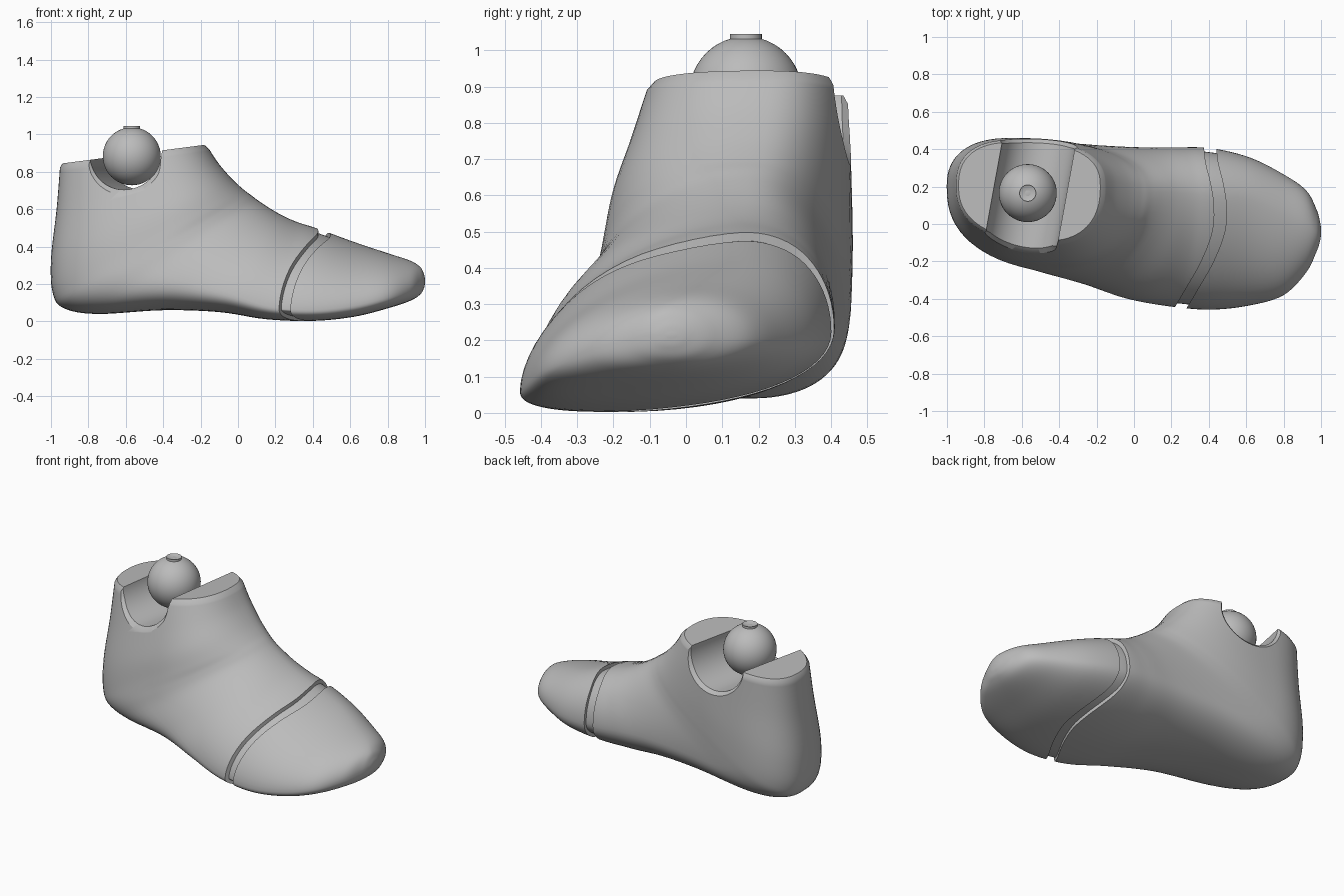
import bpy, bmesh, math
from mathutils import Vector

old = bpy.data.objects.get("Cube")
if old:
    bpy.data.objects.remove(old)

grey = bpy.data.materials.new("matte_grey")
grey.use_nodes = True
grey.diffuse_color = (0.5, 0.5, 0.5, 1)
grey.node_tree.nodes["Principled BSDF"].inputs["Base Color"].default_value = (0.5, 0.5, 0.5, 1)


def finish(name, bm):
    bmesh.ops.recalc_face_normals(bm, faces=bm.faces)
    mesh = bpy.data.meshes.new(name)
    bm.to_mesh(mesh)
    bm.free()
    obj = bpy.data.objects.new(name, mesh)
    bpy.context.collection.objects.link(obj)
    mesh.materials.append(grey)
    return obj


def activate(obj):
    bpy.ops.object.select_all(action='DESELECT')
    obj.select_set(True)
    bpy.context.view_layer.objects.active = obj


def smooth(obj, angle=32):
    activate(obj)
    bpy.ops.object.shade_smooth_by_angle(angle=math.radians(angle))


def boolean(obj, cutter, operation):
    activate(obj)
    mod = obj.modifiers.new("cut", 'BOOLEAN')
    mod.object, mod.operation, mod.solver = cutter, operation, 'EXACT'
    bpy.ops.object.modifier_apply(modifier=mod.name)
    bpy.data.objects.remove(cutter)


def loft(bm, rings):
    for a, b in zip(rings, rings[1:]):
        for k in range(len(a)):
            n = (k + 1) % len(a)
            bm.faces.new((a[k], a[n], b[n], b[k]))
    bm.faces.new(rings[0])
    bm.faces.new(rings[-1][::-1])
    bmesh.ops.recalc_face_normals(bm, faces=bm.faces)


def catmull(rows, steps):
    out = []
    last = len(rows) - 1
    for i in range(last):
        a, b, c, d = (rows[min(max(j, 0), last)] for j in range(i - 1, i + 3))
        for s in range(steps):
            t = s / steps
            out.append([0.5 * (2 * q + (r - p) * t + (2 * p - 5 * q + 4 * r - w) * t * t
                               + (3 * q - p - 3 * r + w) * t ** 3)
                        for p, q, r, w in zip(a, b, c, d)])
    return out + [list(rows[-1])]


# Foot sections from ankle to toe: upper x z, sole x z,
# upper y, outer y, its height, inner y, its height, sole y
rim = (-.18, .944, -.938, .845, .2, -.09, .62, .437, .4, .2)
sections = [
    (-.155, .922, -.952, .822, .2, -.11, .62, .45, .4, .2),
    (-.1, .84, -.97, .6, .19, -.152, .62, .455, .4, .2),
    (-.03, .76, -1, .33, .18, -.203, .61, .46, .36, .2),
    (.03, .705, -.99, .15, .175, -.227, .58, .457, .33, .2),
    (.07, .675, -.93, .07, .17, -.243, .52, .45, .32, .2),
    (.11, .645, -.75, .04, .17, -.268, .44, .438, .32, .18),
    (.17, .605, -.4, .06, .17, -.326, .31, .42, .35, .1),
    (.24, .565, -.1, .05, .165, -.398, .19, .41, .4, 0),
    (.32, .53, .15, .012, .16, -.438, .13, .41, .45, -.12),
    (.43, .495, .4, .003, .15, -.458, .12, .405, .45, -.2),
    (.62, .425, .62, .025, .13, -.435, .15, .355, .45, -.18),
    (.8, .365, .8, .07, .05, -.38, .2, .265, .45, -.12),
    (.92, .325, .92, .11, 0, -.26, .3, .18, .45, -.06)]
toe_tip = [(.975, .29, .975, .145, -.04, -.15, .4, .08, .45, -.04),
           (.995, .25, .995, .18, -.04, -.09, .5, .01, .5, -.04),
           (1, .22, 1, .21, -.04, -.05, .5, -.03, .5, -.04)]


def section_points(row, blend, count=18):
    ux, uz, sx, sz, uy, oy, oh, iy, ih, sy = row
    outer_upper, outer_sole, inner = 2.35 - .6 * blend, 2.3 + .4 * blend, 2.55 - .5 * blend
    points = []
    # Four superellipse quarters: upper outer, sole outer, sole inner, upper inner
    for mid_y, side_y, side_h, end_h, flip, power in (
            (uy, oy, oh, 1, False, outer_upper), (sy, oy, oh, 0, True, outer_sole),
            (sy, iy, ih, 0, False, inner), (uy, iy, ih, 1, True, inner)):
        for k in range(count):
            a = math.pi / 2 * (k / count if not flip else 1 - k / count)
            y = mid_y + (side_y - mid_y) * math.sin(a) ** (2 / power)
            h = side_h + (end_h - side_h) * max(math.cos(a), 0) ** (2 / power)
            points.append(Vector((sx + (ux - sx) * h, y, sz + (uz - sz) * h)))
    return points


def foot(name, inset=0):
    bm = bmesh.new()
    rows = [rim] + catmull(sections + toe_tip, 6)
    loft(bm, [[bm.verts.new(p) for p in section_points(row, min(i / 50, 1))]
              for i, row in enumerate(rows)])
    bm.normal_update()
    for v, n in [(v, v.normal.copy()) for v in bm.verts]:
        v.co -= n * inset
    return finish(name, bm)


# Curved upright slab that follows the toe joint
def joint_slab(name, margin):
    path = catmull([(.36, .55), (.375, .4), (.385, .32), (.41, .22), (.428, .1),
                    (.42, -.04), (.36, -.2), (.275, -.35), (.21, -.46), (.15, -.56)], 5)
    outline = [(x - margin, y) for x, y in path] + [(x + .065 + margin, y) for x, y in path[::-1]]
    bm = bmesh.new()
    face = bm.faces.new([bm.verts.new((x, y, -.2)) for x, y in outline])
    moved = bmesh.ops.extrude_face_region(bm, geom=[face])["geom"]
    bmesh.ops.translate(bm, vec=(0, 0, 1),
                        verts=[g for g in moved if isinstance(g, bmesh.types.BMVert)])
    return finish(name, bm)


# Round channel cutter whose ends flare where they leave the ankle
def channel_cutter(target, radius=.196, lip=.02, segments=72):
    tilt = math.radians(10.5)
    axis = Vector((math.sin(tilt), math.cos(tilt), 0))
    across = Vector((math.cos(tilt), -math.sin(tilt), 0))
    centre = Vector((-.557, .17, .9))
    bpy.context.view_layer.update()
    bm = bmesh.new()

    def ring(sign, offset, r):
        verts = []
        for k in range(segments):
            a = 2 * math.pi * k / segments
            spoke = across * math.cos(a) + Vector((0, 0, math.sin(a)))
            start = centre + spoke * radius
            start.z = min(start.z, .8)
            hit, point, _, _ = target.ray_cast(start, axis * sign)
            depth = (point - start).length if hit else .25
            verts.append(bm.verts.new(centre + spoke * r + axis * sign * (depth + offset)))
        return verts

    flare = [(.3, radius + 2 * lip), (lip, radius + 2 * lip), (-lip, radius)]
    loft(bm, [ring(-1, *f) for f in flare] + [ring(1, *f) for f in flare[::-1]])
    return finish("channel_cutter", bm)


body = foot("foot_body")
core = foot("joint_core", .022)
boolean(body, joint_slab("joint_cutter", 0), 'DIFFERENCE')
boolean(core, joint_slab("core_cutter", .012), 'INTERSECT')
boolean(body, channel_cutter(body), 'DIFFERENCE')
smooth(body)
smooth(core)

# Ankle ball
bpy.ops.mesh.primitive_uv_sphere_add(segments=48, ring_count=24, radius=.155,
                                     location=(-.568, .165, .883))
ball = bpy.context.object
ball.name = "ankle_ball"
ball.data.materials.append(grey)
smooth(ball)

# Screw head with a shallow socket
bpy.ops.mesh.primitive_cylinder_add(vertices=32, radius=.044, depth=.03,
                                    location=(-.568, .165, 1.03))
screw = bpy.context.object
screw.name = "ball_screw"
screw.data.materials.append(grey)
bm = bmesh.new()
bm.from_mesh(screw.data)
top = max(bm.faces, key=lambda f: f.calc_center_median().z)
bmesh.ops.inset_region(bm, faces=[top], thickness=.02)
bmesh.ops.translate(bm, verts=top.verts, vec=(0, 0, -.008))
bm.to_mesh(screw.data)
bm.free()
smooth(screw)
